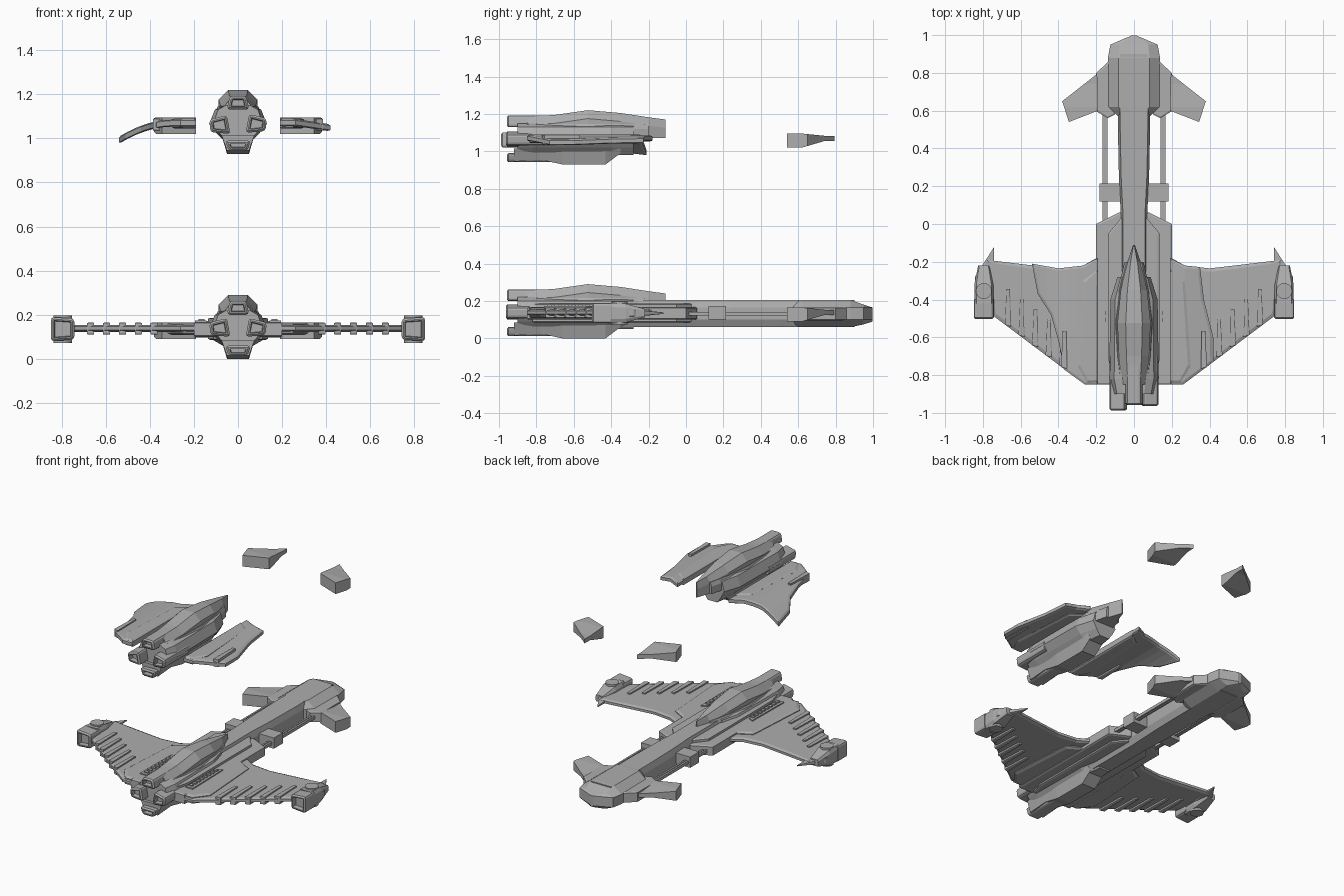
import bpy, bmesh, math
from mathutils import Vector

cube = bpy.data.objects.get("Cube")
if cube:
    bpy.data.objects.remove(cube)

grey = bpy.data.materials.new("hull_grey")
grey.use_nodes = True
grey.diffuse_color = (0.42, 0.42, 0.42, 1)
grey.node_tree.nodes["Principled BSDF"].inputs["Base Color"].default_value = (0.42, 0.42, 0.42, 1)

LIFT = 0.93  # height of the detached upper group


def finish(name, bm, mirror=False):
    bmesh.ops.recalc_face_normals(bm, faces=bm.faces)
    mesh = bpy.data.meshes.new(name)
    bm.to_mesh(mesh)
    bm.free()
    mesh.materials.append(grey)
    ob = bpy.data.objects.new(name, mesh)
    bpy.context.collection.objects.link(ob)
    if mirror:
        ob.modifiers.new("mirror", 'MIRROR')
    return ob


def skin(bm, rings):
    """Bridge equal rings of points and cap the ends; returns the first cap."""
    loops = [[bm.verts.new(p) for p in r] for r in rings]
    n = len(loops[0])
    for a, b in zip(loops, loops[1:]):
        for i in range(n):
            j = (i + 1) % n
            bm.faces.new((a[i], a[j], b[j], b[i]))
    cap = bm.faces.new(loops[0])
    bm.faces.new(loops[-1])
    return cap


def section(y, half, dz=0, cx=0):
    """Symmetric cross-section from a right-hand half profile of (x, z)."""
    pts = [(cx + x, y, z + dz) for x, z in half]
    return pts + [(cx - x, y, z + dz) for x, z in reversed(half)]


def loft(name, sections, dz=0, cx=0, mirror=False):
    bm = bmesh.new()
    skin(bm, [section(y, half, dz, cx) for y, half in sections])
    return finish(name, bm, mirror)


def plate(name, outline, z0, z1, mirror=True, edge=0, cuts=(), warp=None):
    """Flat panel with an optional chamfered top and bottom rim, cut and bent by warp."""
    bm = bmesh.new()
    skin(bm, [[(x, y, z) for x, y in outline] for z in (z0, z1)])
    if edge:
        caps = [f for f in bm.faces if len(f.verts) == len(outline) and
                max(v.co.z for v in f.verts) - min(v.co.z for v in f.verts) < 1e-6]
        bmesh.ops.recalc_face_normals(bm, faces=bm.faces)
        bmesh.ops.inset_individual(bm, faces=caps, thickness=edge, depth=edge * 0.4)
    for axis, value in cuts:
        co = Vector((0, 0, 0))
        no = Vector((0, 0, 0))
        co[axis], no[axis] = value, 1
        bmesh.ops.bisect_plane(bm, geom=bm.verts[:] + bm.edges[:] + bm.faces[:],
                               plane_co=co, plane_no=no)
    if warp:
        for v in bm.verts:
            v.co.z = warp(v.co)
    return finish(name, bm, mirror)


def box(name, x0, x1, y0, y1, z0, z1, mirror=True):
    return plate(name, [(x0, y0), (x1, y0), (x1, y1), (x0, y1)], z0, z1, mirror)


def engine(name, outline, y0, y1, dz=0, mirror=False, shift=(0, 0, 0)):
    """Nacelle with chamfered corners, a raised rim and a recessed nozzle."""
    bm = bmesh.new()
    s = Vector(shift)
    cap = skin(bm, [[Vector((x, y, z + dz)) + s for x, z in outline] for y in (y0, y1)])
    edges = [e for e in bm.edges if abs(e.verts[0].co.y - e.verts[1].co.y) > 0.01]
    bmesh.ops.bevel(bm, geom=edges, offset=0.014, segments=2, affect='EDGES', profile=0.5)
    bmesh.ops.recalc_face_normals(bm, faces=bm.faces)
    cap = min(bm.faces, key=lambda f: f.calc_center_median().y)
    bmesh.ops.inset_individual(bm, faces=[cap], thickness=0.009, depth=0.008)
    bmesh.ops.inset_individual(bm, faces=[cap], thickness=0.006, depth=0)
    bmesh.ops.inset_individual(bm, faces=[cap], thickness=0.003, depth=-0.03)
    return finish(name, bm, mirror)


TOP_ENGINE = [(-0.05, 0.2), (0.05, 0.2), (0.038, 0.262), (-0.038, 0.262)]
LOW_ENGINE = [(-0.042, 0.012), (0.042, 0.012), (0.058, 0.06), (-0.058, 0.06)]
SIDE_ENGINE = [(0.035, 0.1), (0.125, 0.108), (0.13, 0.165), (0.05, 0.185)]


def core(tag, dz):
    """Cockpit, tail body, keel and engines, used by both groups."""
    canopy = [(-0.11, 0.004, 0.24), (-0.2, 0.035, 0.252), (-0.35, 0.07, 0.275),
              (-0.525, 0.088, 0.29), (-0.7, 0.08, 0.265), (-0.85, 0.065, 0.255)]
    loft(tag + "canopy", [(y, [(w, 0.14), (w, t - 0.045), (w * 0.5, t)]) for y, w, t in canopy], dz)
    loft(tag + "canopy_frame",
         [(y, [(w + 0.015, 0.14), (w + 0.015, 0.19), (w + 0.004, 0.215)])
          for y, w, t in canopy[1:]], dz)
    loft(tag + "tail_body",
         [(y, [(0.05 * s, 0.05), (0.09 * s, 0.09), (0.125 * s, 0.135), (0.1 * s, 0.2), (0.06 * s, 0.22)])
          for y, s in ((-0.9, 0.9), (-0.82, 1.05), (-0.4, 1), (-0.28, 0.7))], dz)
    loft(tag + "keel",
         [(y, [(0.05, z), (0.075, 0.085)]) for y, z in
          ((-0.92, 0.015), (-0.78, 0.025), (-0.66, 0.0), (-0.43, 0.0), (-0.35, 0.06))], dz)
    engine(tag + "top_engine", TOP_ENGINE, -0.95, -0.72, dz)
    engine(tag + "bottom_engine", LOW_ENGINE, -0.95, -0.7, dz)


core("", 0)
engine("side_engine", SIDE_ENGINE, -0.955, -0.7, mirror=True)
core("upper_", LIFT)
engine("upper_left_engine", SIDE_ENGINE, -0.955, -0.7, LIFT, shift=(0, 0, -0.005))
engine("upper_right_engine", [(-x, z) for x, z in SIDE_ENGINE], -0.98, -0.7, LIFT, shift=(0, 0, -0.01))

# Long central beam with chamfered edges
loft("beam", [(y, [(w - 0.02, 0.06), (w, 0.1), (w, 0.165), (w - 0.012, 0.205)])
              for y, w in ((-0.8, 0.07), (0.05, 0.07), (0.25, 0.08), (0.5, 0.085), (0.9, 0.085))])

# Head block with wedge nose
loft("head", [(y, [(w * 0.5, b), (w, 0.1), (w, 0.165), (w * 0.6, t)]) for y, w, b, t in
              ((0.57, 0.085, 0.06, 0.204), (0.62, 0.135, 0.06, 0.206), (0.88, 0.138, 0.06, 0.206),
               (0.95, 0.125, 0.075, 0.18), (0.998, 0.012, 0.09, 0.165))])

# Shoulder plates beside the beam
plate("shoulder", [(0.03, -0.85), (0.2, -0.85), (0.2, 0.0), (0.08, 0.06), (0.03, 0.06)],
      0.105, 0.162, edge=0.012)
plate("inner_shoulder", [(0.03, -0.82), (0.11, -0.82), (0.135, -0.72), (0.135, -0.05),
                         (0.07, 0.03), (0.03, 0.03)], 0.09, 0.182, edge=0.01)

# Side rails and their clamps
for x in (0.145, 0.162):
    box("rail", x - 0.006, x + 0.006, -0.05, 0.62, 0.122, 0.142)
box("rail_clamp", 0.06, 0.182, 0.12, 0.215, 0.1, 0.172)

# Vents on the shoulder
plate("vent_frame", [(0.142, -0.76), (0.195, -0.76), (0.19, -0.43), (0.152, -0.45)], 0.16, 0.174)
for i in range(8):
    y = -0.74 + i * 0.037
    box("vent_slat", 0.152, 0.178, y, y + 0.02, 0.17, 0.181)

# Main wings
WING = [(0.18, -0.85), (0.26, -0.85), (0.74, -0.49), (0.78, -0.4), (0.78, -0.19), (0.53, -0.22),
        (0.4, -0.235), (0.27, -0.22), (0.18, -0.17)]
plate("wing", WING, 0.13, 0.146, edge=0.018)
plate("wing_root", [(0.18, -0.84), (0.25, -0.84), (0.32, -0.75), (0.29, -0.3), (0.18, -0.24)],
      0.117, 0.158, edge=0.02)


# Cooling fins along the trailing edge
def fin(name, x, dz=0, mirror=True, side=1):
    back = -0.85 + (x - 0.26) * 0.75
    tail = [(side * (x + dx), back + dy) for dx, dy in
            ((-0.016, 0.0), (0.016, 0.01), (0.008, 0.2), (-0.012, 0.2))]
    plate(name, tail, 0.112 + dz, 0.162 + dz, mirror, edge=0.006)


for i in range(5):
    fin("wing_fin", 0.38 + i * 0.072)

# Wing tip pods with spike, round hatch and nozzle
plate("tip_spike", [(0.742, -0.46), (0.84, -0.46), (0.842, -0.28), (0.74, -0.12)],
      0.115, 0.155, edge=0.012,
      warp=lambda c: 0.135 + (c.z - 0.135) * min(1, (-0.08 - c.y) * 4))
loft("tip_pod", [(y, [(w * 0.8, 0.135 - h), (w, 0.135 - h * 0.6), (w, 0.135 + h * 0.6), (w * 0.8, 0.135 + h)])
                 for y, w, h in ((-0.42, 0.05, 0.055), (-0.32, 0.05, 0.05), (-0.22, 0.03, 0.022))],
     cx=0.795, mirror=True)
engine("tip_nozzle", [(0.742, 0.088), (0.848, 0.08), (0.848, 0.19), (0.742, 0.182)], -0.495, -0.4, mirror=True)
bm = bmesh.new()
bmesh.ops.create_cone(bm, cap_ends=True, segments=20, radius1=0.042, radius2=0.042, depth=0.124)
bmesh.ops.translate(bm, verts=bm.verts, vec=(0.795, -0.355, 0.135))
finish("round_hatch", bm, True)

# Head winglets, attached and detached
WINGLET = [(0.19, 0.6), (0.345, 0.54), (0.38, 0.65), (0.195, 0.795)]


def winglet_z(base):
    def warp(c):
        t = max(0, min(1, (c.y - 0.62) / 0.12))
        top, low = 0.165 - 0.012 * t, 0.09 + 0.035 * t
        return base + (top if c.z > base + 0.13 else low)
    return warp


plate("winglet_root", [(0.1, 0.58), (0.14, 0.56), (0.2, 0.597), (0.2, 0.8), (0.13, 0.865), (0.1, 0.865)],
      0.1, 0.162, edge=0.01)
for tag, dz in (("winglet", 0), ("upper_winglet", LIFT)):
    plate(tag, WINGLET, 0.1 + dz, 0.16 + dz, cuts=((1, 0.62), (1, 0.74)), warp=winglet_z(dz))

# Detached wing panels; the right one curls down at its tip
LEFT_PANEL = [(0.19, -0.85), (0.26, -0.85), (0.42, -0.73), (0.42, -0.6), (0.37, -0.4),
              (0.35, -0.228), (0.27, -0.22), (0.19, -0.18)]
RIGHT_PANEL = [(-0.19, -0.85), (-0.26, -0.85), (-0.37, -0.77), (-0.4, -0.62), (-0.44, -0.48), (-0.51, -0.37),
               (-0.54, -0.21), (-0.4, -0.235), (-0.27, -0.22), (-0.19, -0.18)]
plate("upper_left_panel", LEFT_PANEL, 1.06, 1.08, False, edge=0.015, cuts=((0, 0.27), (0, 0.34)),
      warp=lambda c: c.z - max(0, c.x - 0.27) * 0.15)
plate("upper_right_panel", RIGHT_PANEL, 1.058, 1.08, False, edge=0.012,
      cuts=[(0, -0.3 - 0.04 * i) for i in range(6)],
      warp=lambda c: c.z - 1.25 * max(0, -c.x - 0.29) ** 2)
for side, panel in ((1, "left"), (-1, "right")):
    plate("upper_" + panel + "_root", [(side * x, y) for x, y in
          ((0.19, -0.84), (0.25, -0.84), (0.3, -0.75), (0.27, -0.3), (0.19, -0.24))],
          1.05, 1.085, False, edge=0.015)
    fin("upper_" + panel + "_fin", 0.37, 0.925, False, side)
